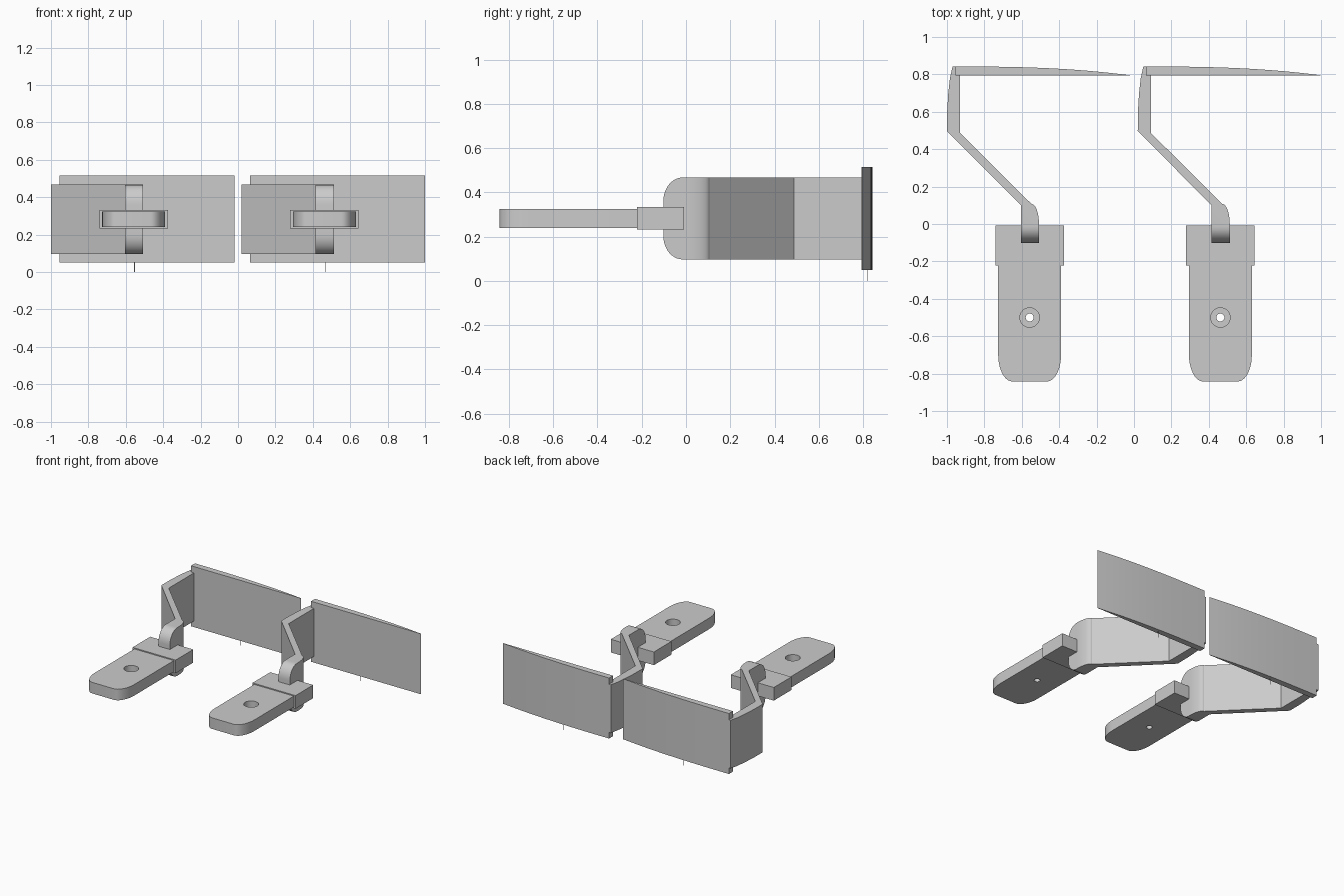
import bpy, bmesh, math
from mathutils import Vector

if "Cube" in bpy.data.objects:
    bpy.data.objects.remove(bpy.data.objects["Cube"])

SPACING = 1.02   # distance between the two brackets
MID_X = -0.558   # centre line of the first base

steel = bpy.data.materials.new("grey_metal")
steel.use_nodes = True
steel.diffuse_color = (0.6, 0.6, 0.6, 1)
steel.node_tree.nodes["Principled BSDF"].inputs["Base Color"].default_value = (0.6, 0.6, 0.6, 1)


def arc(cx, cy, rx, ry, start, end, steps=10):
    """Points on an elliptical arc, angles in degrees."""
    angles = [math.radians(start + (end - start) * i / steps) for i in range(steps + 1)]
    return [(cx + rx * math.cos(a), cy + ry * math.sin(a)) for a in angles]


def prism(name, outline, low, high, axis="z"):
    """Extrude an outline: (x, y) along z, or (y, z) along x."""
    bm = bmesh.new()
    place = (lambda p: (p[0], p[1], low)) if axis == "z" else (lambda p: (low, p[0], p[1]))
    face = bm.faces.new([bm.verts.new(place(p)) for p in outline])
    move = Vector((0, 0, high - low)) if axis == "z" else Vector((high - low, 0, 0))
    new = bmesh.ops.extrude_face_region(bm, geom=[face])["geom"]
    bmesh.ops.translate(bm, vec=move, verts=[v for v in new if isinstance(v, bmesh.types.BMVert)])
    bmesh.ops.recalc_face_normals(bm, faces=bm.faces)
    mesh = bpy.data.meshes.new(name)
    bm.to_mesh(mesh)
    bm.free()
    mesh.materials.append(steel)
    obj = bpy.data.objects.new(name, mesh)
    bpy.context.collection.objects.link(obj)
    return obj


def box(name, x0, x1, y0, y1, z0, z1):
    return prism(name, [(x0, y0), (x1, y0), (x1, y1), (x0, y1)], z0, z1)


def activate(obj):
    bpy.ops.object.select_all(action="DESELECT")
    obj.select_set(True)
    bpy.context.view_layer.objects.active = obj


def cut(obj, cutter, operation):
    """Apply a boolean and throw the cutter away."""
    cutter.hide_render = True
    mod = obj.modifiers.new("cut", "BOOLEAN")
    mod.operation, mod.object, mod.solver = operation, cutter, "EXACT"
    activate(obj)
    bpy.ops.object.modifier_apply(modifier=mod.name)
    bpy.data.objects.remove(cutter)


# Thin blade plate with a gently curved back
back = [(-0.955 + 0.935 * t, 0.842 - 0.047 * t ** 2.6) for t in [i / 24 for i in range(25)]]
plate = prism("blade_plate", [(-0.955, 0.794), (-0.02, 0.794)] + back[::-1], 0.05, 0.515)

# Cranked arm, trimmed to a rounded front end
arm_outline = [(-0.955, 0.842), (-0.97, 0.842), (-0.984, 0.78), (-0.993, 0.7), (-0.999, 0.6),
               (-1.0, 0.497), (-0.605, 0.1), (-0.605, -0.2), (-0.508, -0.2)]
arm_outline += arc(-0.548, 0, 0.04, 0.107, 0, 90)
arm_outline += [(-0.93, 0.487), (-0.93, 0.794), (-0.955, 0.794)]
arm = prism("cranked_arm", arm_outline, 0, 0.6)
rounded = [(1, 0.097), (1, 0.467)]
rounded += arc(-0.015, 0.362, 0.087, 0.105, 90, 180)
rounded += arc(-0.015, 0.202, 0.087, 0.105, 180, 270)
cut(arm, prism("arm_trim", rounded, -1.2, 0, axis="x"), "INTERSECT")

# Collar block around the arm end
collar = box("collar", -0.741, -0.375, -0.222, -0.008, 0.232, 0.333)

# Flat mounting tongue with rounded corners and a stepped screw hole
tongue_outline = [(-0.39, -0.222), (-0.726, -0.222)]
tongue_outline += arc(-0.65, -0.7, 0.076, 0.142, 180, 270)
tongue_outline += arc(-0.466, -0.7, 0.076, 0.142, 270, 360)
tongue = prism("mounting_tongue", tongue_outline, 0.24, 0.325)
for radius, low in ((0.052, 0.27), (0.021, 0.2)):
    hole = prism("hole_cutter", arc(MID_X, -0.5, radius, radius, 0, 348.75, 31), low, 0.4)
    cut(tongue, hole, "DIFFERENCE")

# Hair-thin locating pin below the plate
pin = box("locating_pin", -0.555, -0.552, 0.817, 0.82, 0, 0.06)

# Smooth the curves, then repeat the bracket alongside
for part in (plate, arm, collar, tongue, pin):
    activate(part)
    bpy.ops.object.shade_smooth_by_angle(angle=math.radians(30))
    twin = part.copy()
    twin.name = "left_" + part.name
    part.name = "right_" + part.name
    twin.location.x = SPACING
    bpy.context.collection.objects.link(twin)
